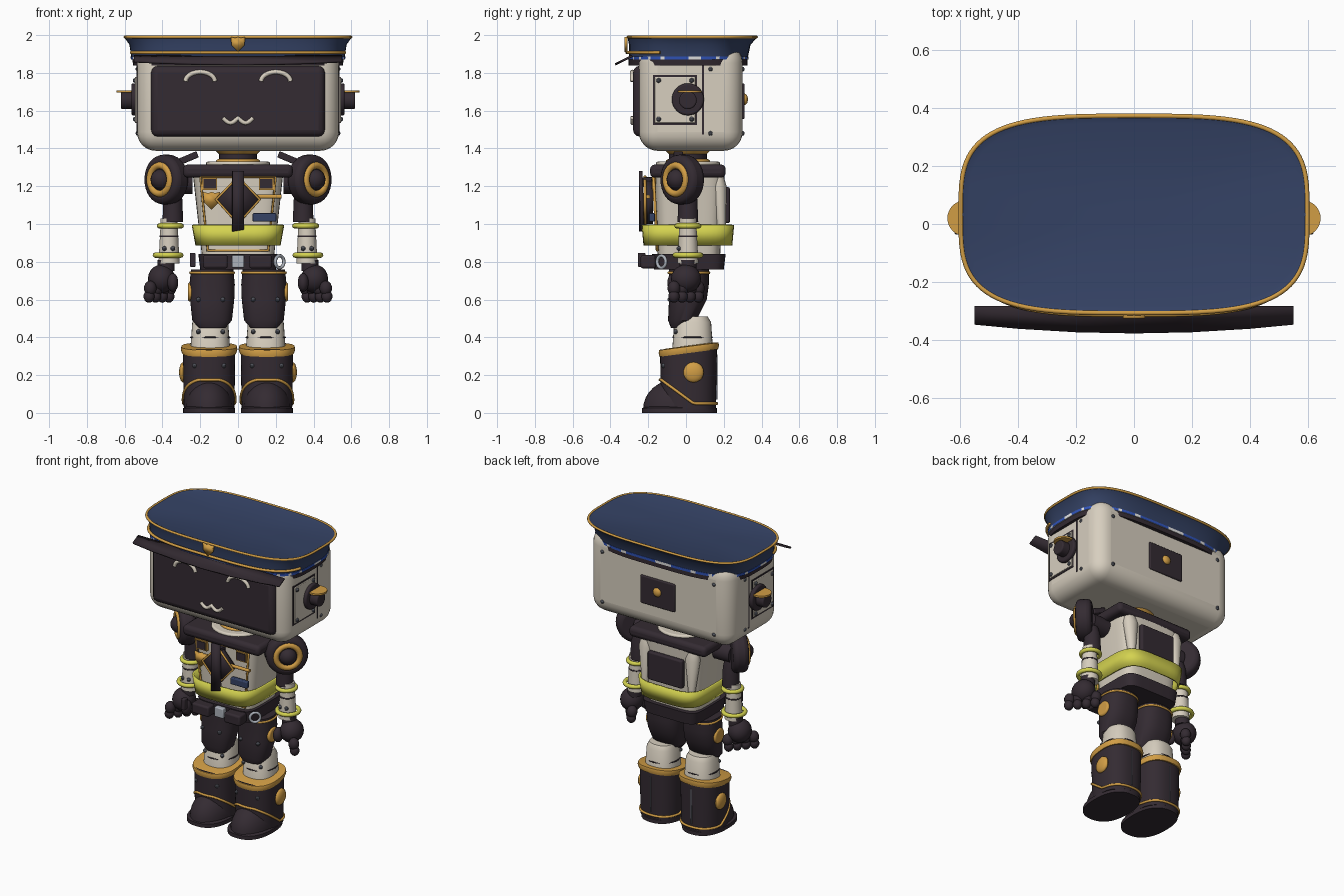
import bpy
import bmesh
from math import sin, cos, pi, copysign
from mathutils import Matrix, Vector

default_cube = bpy.data.objects.get("Cube")
if default_cube:
    bpy.data.objects.remove(default_cube)

# Flat colours
PALETTE = {
    "cream": (.68, .62, .52), "charcoal": (.034, .024, .032), "gold": (.64, .34, .06),
    "navy": (.035, .055, .13), "yellow": (.66, .65, .08), "silver": (.42, .45, .5),
    "steel": (.13, .14, .17), "blue": (.03, .09, .5), "white": (.8, .8, .8),
}
MATERIALS = {}
for label, rgb in PALETTE.items():
    material = bpy.data.materials.new(label)
    material.use_nodes = True
    material.diffuse_color = (*rgb, 1)
    material.node_tree.nodes["Principled BSDF"].inputs["Base Color"].default_value = (*rgb, 1)
    MATERIALS[label] = material


def link(name, data, colour):
    data.materials.append(MATERIALS[colour])
    part = bpy.data.objects.new(name, data)
    bpy.context.collection.objects.link(part)
    return part


def finish(name, bm, colour):
    bmesh.ops.recalc_face_normals(bm, faces=bm.faces)
    mesh = bpy.data.meshes.new(name)
    bm.to_mesh(mesh)
    bm.free()
    return link(name, mesh, colour)


def add_bevel(part, width, segments):
    bevel = part.modifiers.new("bevel", "BEVEL")
    bevel.width, bevel.segments = width, segments


def box(name, colour, centre, size, bevel=0, tilt=0, segments=3):
    bm = bmesh.new()
    matrix = Matrix.Translation(centre) @ Matrix.Rotation(tilt, 4, "Y") @ Matrix.Diagonal((*size, 1))
    bmesh.ops.create_cube(bm, size=1, matrix=matrix)
    part = finish(name, bm, colour)
    if bevel:
        add_bevel(part, bevel, segments)
    return part


def cylinder(name, colour, centre, axis, radius, depth, bevel=0):
    bm = bmesh.new()
    turn = Vector(axis).to_track_quat("Z", "Y").to_matrix().to_4x4()
    bmesh.ops.create_cone(bm, cap_ends=True, segments=32, radius1=radius, radius2=radius,
                          depth=depth, matrix=Matrix.Translation(centre) @ turn)
    part = finish(name, bm, colour)
    if bevel:
        add_bevel(part, bevel, 3)
    return part


def ball(name, colour, centre, radii, floor=None, detail=20):
    bm = bmesh.new()
    matrix = Matrix.Translation(centre) @ Matrix.Diagonal((*radii, 1))
    bmesh.ops.create_uvsphere(bm, u_segments=detail, v_segments=detail // 2, radius=1, matrix=matrix)
    if floor is not None:
        bmesh.ops.bisect_plane(bm, geom=bm.verts[:] + bm.edges[:] + bm.faces[:],
                               plane_co=(0, 0, floor), plane_no=(0, 0, 1), clear_inner=True)
    return finish(name, bm, colour)


def bolt(centre):
    ball("bolt", "steel", centre, (.013, .013, .013), detail=10)


def outline(cx, cy, hx, hy, power, count):
    """Points of a rounded rectangle in plan."""
    points = []
    for i in range(count):
        a = 2 * pi * i / count
        c, s = cos(a), sin(a)
        points.append((cx + hx * copysign(abs(c) ** (2 / power), c),
                       cy + hy * copysign(abs(s) ** (2 / power), s)))
    return points


def loft(name, colour, rings, cx=0, power=2, count=48, tilt=0, wall=0):
    """Skin stacked rings given as (z, half width, half depth, centre y)."""
    bm = bmesh.new()
    rows = [[bm.verts.new((x, y, z + tilt * y)) for x, y in outline(cx, cy, hx, hy, power, count)]
            for z, hx, hy, cy in rings]
    for low, high in zip(rows, rows[1:]):
        for i in range(count):
            k = (i + 1) % count
            bm.faces.new((low[i], low[k], high[k], high[i]))
    if not wall:
        bm.faces.new(rows[0])
        bm.faces.new(rows[-1])
    part = finish(name, bm, colour)
    if wall:
        part.modifiers.new("wall", "SOLIDIFY").thickness = wall
    return part


def tube(name, colour, points, radius, closed=False):
    curve = bpy.data.curves.new(name, "CURVE")
    curve.dimensions = "3D"
    curve.bevel_depth, curve.bevel_resolution, curve.use_fill_caps = radius, 2, True
    spline = curve.splines.new("POLY")
    spline.points.add(len(points) - 1)
    for target, p in zip(spline.points, points):
        target.co = (*p, 1)
    spline.use_cyclic_u = closed
    return link(name, curve, colour)


def hoop(name, colour, centre, radius, thick, axis=(0, 0, 1)):
    turn = Vector(axis).to_track_quat("Z", "Y")
    points = [Vector(centre) + turn @ Vector((x, y, 0)) for x, y in outline(0, 0, radius, radius, 2, 32)]
    return tube(name, colour, points, thick, True)


def sheet(name, colour, points, thickness):
    bm = bmesh.new()
    bm.faces.new([bm.verts.new(p) for p in points])
    part = finish(name, bm, colour)
    solid = part.modifiers.new("thickness", "SOLIDIFY")
    solid.thickness, solid.offset = thickness, 0
    return part


def shield(name, x, y, z, size):
    shape = ((-1, 1), (-.4, .85), (0, 1), (.4, .85), (1, 1), (.9, -.2), (0, -1.1), (-.9, -.2))
    sheet(name, "gold", [(x + u * size, y, z + v * size) for u, v in shape], .015)


# Cap: dark band, checker strip, flared crown, piping, cord, visor and badge
loft("cap_band", "charcoal", [(1.84, .555, .315, .01), (1.872, .56, .315, .01)], power=3.5, count=96)
checker = loft("checker_strip", "blue", [(1.87, .567, .318, .012), (1.888, .569, .319, .012)], power=3.5, count=96)
checker.data.materials.append(MATERIALS["white"])
for face in checker.data.polygons:
    face.material_index = int(face.index % 4 == 0)
loft("cap_crown", "navy", [(1.885, .565, .315, .013), (1.95, .575, .322, .02), (1.985, .6, .342, .033),
                           (1.994, .595, .338, .033), (1.985, .57, .315, .033), (1.988, .02, .01, .033)],
     power=3.5, count=96)
tube("cap_piping", "gold", [(x, y, 1.99) for x, y in outline(0, .033, .598, .34, 3.5, 96)], .008, True)
cord = [(x, y, 1.908) for x, y in outline(0, .013, .575, .325, 3.5, 96) if y < -.13]
tube("cap_cord", "gold", cord, .009)
visor = [(.55, -.285), (-.55, -.285)] + [(x / 10, -.375 + .001 * x * x) for x in (-5.5, -4, -2, 0, 2, 4, 5.5)]
sheet("visor", "charcoal", [(x, y, 1.89 + (y + .285) * .5) for x, y in visor], .012)
shield("cap_badge", 0, -.318, 1.953, .038)

# Head, face screen and rear hatch
box("head", "cream", (0, .025, 1.67), (1.07, .55, .565), .1, segments=6)
box("face_screen", "charcoal", (0, -.23, 1.65), (.92, .1, .375), .035)
box("rear_hatch", "charcoal", (0, .3, 1.65), (.26, .02, .19), .008)
ball("rear_button", "gold", (0, .31, 1.66), (.03, .018, .03))
mouth = [(x / 100, -.284, 1.562 - .027 * abs(sin(x * pi / 8))) for x in range(-8, 9)]
tube("mouth", "cream", mouth, .011)

# Neck
cylinder("collar", "cream", (0, .01, 1.315), (0, 0, 1), .17, .03, .01)
cylinder("neck", "charcoal", (0, .01, 1.35), (0, 0, 1), .1, .1)
loft("neck_cup", "gold", [(1.345, .075, .075, .01), (1.39, .12, .12, .01)])
hoop("neck_ring", "gold", (0, .01, 1.33), .105, .013)

# Torso, yoke, high-visibility band and hips
loft("torso", "cream", [(.82, .19, .165, .015), (1.27, .24, .185, .02)], power=5)
box("yoke", "charcoal", (0, .01, 1.28), (.58, .4, .07), .025)
loft("safety_band", "yellow", [(.885, .225, .235, .01), (.995, .245, .245, .01)], power=4, wall=.012)
loft("hips", "charcoal", [(.76, .2, .185, .015), (.84, .21, .195, .015)], power=6)
box("back_panel", "charcoal", (0, .215, 1.1), (.26, .035, .19), .01)

# Chest details
frame = [(-.2, -.172, 1.25), (-.16, -.152, .86), (.16, -.152, .86), (.2, -.172, 1.25)]
tube("chest_frame", "gold", frame, .008, True)
diamond = [(0, -.195, 1.25), (.11, -.195, 1.13), (0, -.195, 1), (-.11, -.195, 1.13)]
sheet("chest_diamond", "charcoal", diamond, .04)
tube("diamond_trim", "gold", [(x * 1.05, -.217, z) for x, y, z in diamond], .008, True)
sheet("chest_strap", "charcoal", [(-.03, -.24, 1.28), (.03, -.24, 1.28), (.03, -.23, .97), (-.03, -.24, .96)], .02)
box("strap_mount", "charcoal", (0, -.2, 1.22), (.04, .08, .05))
shield("chest_badge", -.14, -.195, 1.125, .045)
tube("chest_bar", "gold", [(.08, -.2, 1.145), (.23, -.2, 1.145)], .011)
box("name_plate", "navy", (.14, -.18, 1.035), (.125, .03, .045), .006)

# Belt gear
box("buckle", "silver", (0, -.19, .802), (.066, .04, .066), .006)
box("left_pouch", "charcoal", (.12, -.2, .8), (.12, .08, .07), .012)
box("right_pouch", "charcoal", (-.12, -.2, .8), (.13, .08, .07), .012)
box("radio", "charcoal", (-.24, -.235, .81), (.03, .04, .075), .006)
hoop("key_ring", "silver", (.22, -.13, .8), .032, .009, (1, -1, 0))

for side, s in (("left", 1), ("right", -1)):
    # Eye, side hatch and ear
    arc = [(s * .2 + .078 * cos(pi * i / 12), -.284, 1.755 + .05 * sin(pi * i / 12)) for i in range(13)]
    tube(side + "_eye", "cream", arc, .012)
    box(side + "_hatch_gap", "charcoal", (s * .532, -.058, 1.657), (.012, .235, .265))
    box(side + "_hatch", "cream", (s * .535, -.058, 1.657), (.02, .215, .245), .004)
    box(side + "_head_seam", "charcoal", (s * .533, .09, 1.66), (.008, .008, .37))
    cylinder(side + "_ear_base", "charcoal", (s * .55, .01, 1.66), (1, 0, 0), .085, .03, .01)
    cylinder(side + "_ear", "charcoal", (s * .58, .01, 1.655), (1, 0, 0), .047, .08, .008)
    cylinder(side + "_ear_cap", "gold", (s * .582, .02, 1.702), (0, 0, 1), .062, .012)
    for z in (1.555, 1.76):
        bolt((s * .545, -.145, z))
        bolt((s * .545, .03, z))
    for z in (1.48, 1.82):
        bolt((s * .53, .13, z))
        bolt((s * .42, .298, z))

    # Chest lamps, shoulder clips and rear ribs
    box(side + "_lamp_frame", "gold", (s * .15, -.17, 1.212), (.08, .02, .065))
    box(side + "_lamp", "charcoal", (s * .15, -.175, 1.212), (.066, .02, .05))
    box(side + "_clip", "charcoal", (s * .26, -.04, 1.35), (.1, .05, .035), .006, s * .4)
    loft(side + "_rear_rib", "cream", [(.93, .015, .02, .19), (1.2, .05, .04, .175), (1.25, .04, .03, .17)], s * .175)

    # Shoulder disc faces diagonally outward
    hub, out = Vector((s * .38, -.02, 1.235)), Vector((s, -1, 0)).normalized()
    cylinder(side + "_shoulder", "charcoal", hub, out, .132, .1, .03)
    hoop(side + "_shoulder_ring", "gold", hub + out * .045, .075, .02, out)
    ball(side + "_shoulder_cap", "charcoal", hub + out * .04, (.055, .055, .055))
    cylinder(side + "_shoulder_axle", "charcoal", (s * .3, 0, 1.22), (1, 0, 0), .06, .12)

    # Arm, bracelets and gloved hand
    loft(side + "_upper_arm", "charcoal", [(1.01, .055, .055, .01), (1.13, .05, .05, .01), (1.2, .04, .04, 0)], s * .345)
    loft(side + "_forearm", "cream", [(.79, .056, .056, .01), (.98, .046, .046, .01), (1.03, .045, .045, .01)], s * .365)
    hoop(side + "_elbow_joint", "charcoal", (s * .365, .01, .935), .045, .006)
    hoop(side + "_upper_bracelet", "yellow", (s * .358, .01, .99), .058, .014)
    hoop(side + "_lower_bracelet", "yellow", (s * .37, .01, .835), .068, .014)
    for x in (.345, .39):
        bolt((s * x, -.037, .87))
    cylinder(side + "_wrist", "charcoal", (s * .38, .01, .78), (0, 0, 1), .045, .06)
    ball(side + "_palm", "charcoal", (s * .405, 0, .71), (.072, .08, .075))
    for i in range(4):
        x, y = s * (.36 + .035 * i), .065 - .043 * i
        ball(side + "_knuckle", "charcoal", (x, y, .66), (.034, .034, .04), detail=14)
        ball(side + "_fingertip", "charcoal", (x + s * .006, y, .617), (.03, .03, .034), detail=14)
    ball(side + "_thumb", "charcoal", (s * .345, -.06, .69), (.03, .04, .05), detail=14)

    # Leg
    loft(side + "_thigh", "charcoal", [(.45, .07, .04, -.04), (.49, .105, .075, -.02), (.6, .117, .1, .01),
                                       (.68, .12, .106, .015), (.76, .112, .106, .015)], s * .137, 2.4)
    tube(side + "_thigh_trim", "gold", [(x, y, .742) for x, y in outline(s * .137, .015, .115, .107, 2.4, 40)], .007, True)
    cylinder(side + "_hip_button", "gold", (s * .252, .01, .64), (1, 0, 0), .05, .025, .01)
    loft(side + "_shin", "cream", [(.3, .108, .11, .035), (.48, .095, .098, .035), (.51, .08, .08, .035)], s * .147, 2.4)
    hoop(side + "_shin_seam", "charcoal", (s * .147, .035, .4), .103, .004)
    for x in (.08, .21):
        bolt((s * x, -.055, .43))
        bolt((s * x, -.085, .6))

    # Boot
    cx = s * .153
    loft(side + "_sole", "charcoal", [(0, .137, .198, -.035), (.025, .137, .198, -.035), (.035, .12, .18, -.03)], cx, 2.4)
    loft(side + "_boot", "charcoal", [(.02, .134, .145, .013), (.3, .138, .15, .013), (.335, .138, .15, .013)], cx, 2.5)
    ball(side + "_toe", "charcoal", (cx, -.045, .02), (.126, .182, .16), floor=.02, detail=32)
    loft(side + "_boot_rim", "gold", [(.315, .143, .155, .015), (.335, .15, .16, .015), (.35, .147, .157, .015),
                                      (.354, .11, .12, .015)], cx, 2.5, tilt=.13)
    trim = [(x, y, .05 + .125 * min(1, max(0, (.04 - y) / .17)))
            for x, y in outline(cx, .013, .137, .15, 2.4, 64)]
    tube(side + "_boot_trim", "gold", trim, .008, True)
    ball(side + "_boot_button", "gold", (s * .29, .04, .215), (.022, .054, .054))
    box(side + "_boot_seam", "steel", (cx, .163, .19), (.006, .006, .24))
    for x in (.075, .23):
        bolt((s * x, -.118, .25))

# Smooth rounded surfaces while keeping hard edges
bpy.ops.object.select_all(action="DESELECT")
for part in bpy.context.collection.objects:
    if part.type == "MESH":
        part.select_set(True)
        bpy.context.view_layer.objects.active = part
bpy.ops.object.shade_smooth_by_angle(angle=.6)
